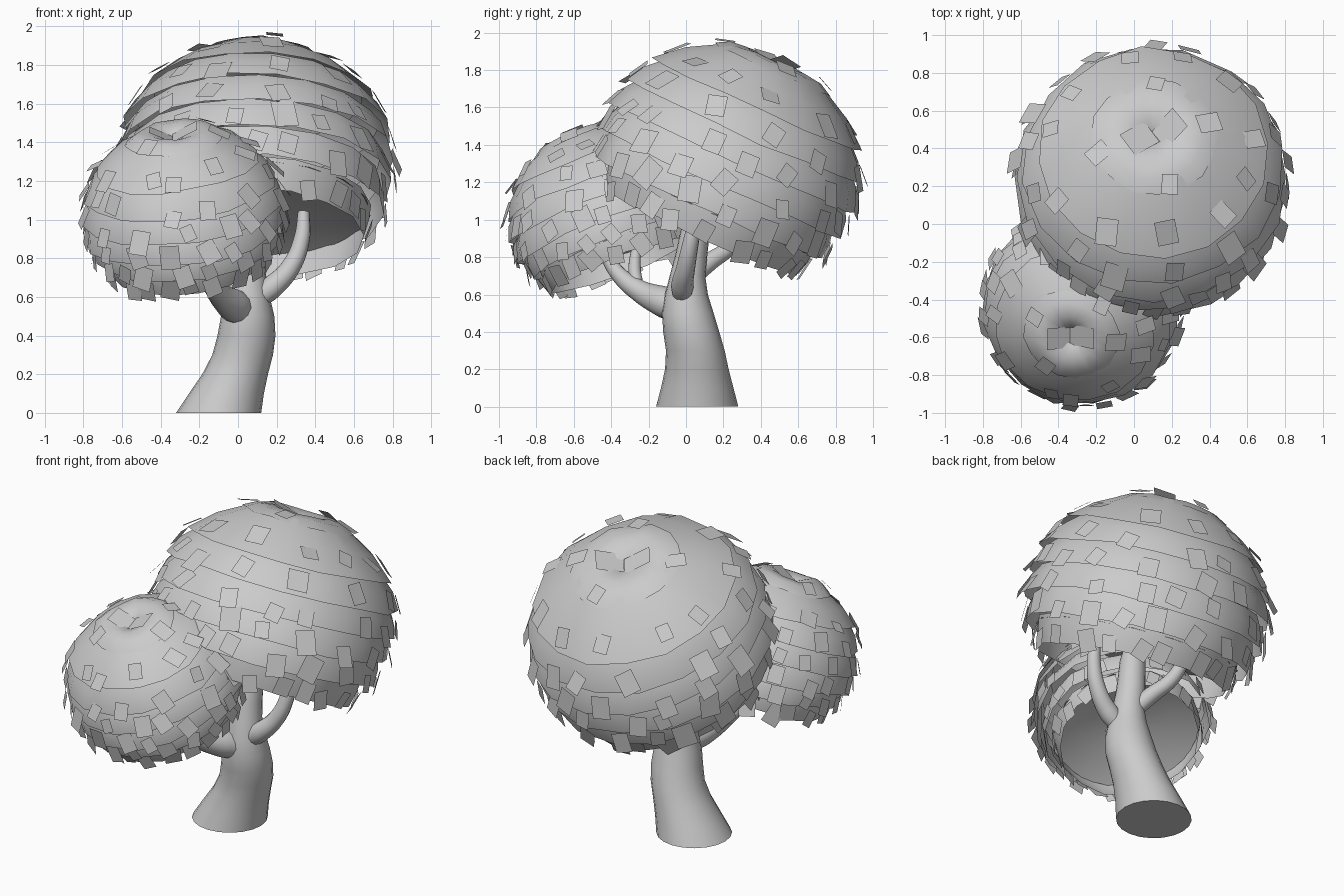
import bpy, bmesh, math, random
from mathutils import Vector, Matrix

random.seed(7)
if "Cube" in bpy.data.objects:
    bpy.data.objects.remove(bpy.data.objects["Cube"])

grey = bpy.data.materials.new("plain_grey")
grey.use_nodes = True
COLOUR = (0.6, 0.6, 0.6, 1)
grey.diffuse_color = COLOUR
grey.node_tree.nodes["Principled BSDF"].inputs["Base Color"].default_value = COLOUR


def finish(name, bm, matrix=None, smooth=True):
    mesh = bpy.data.meshes.new(name)
    bm.to_mesh(mesh)
    bm.free()
    mesh.materials.append(grey)
    obj = bpy.data.objects.new(name, mesh)
    bpy.context.scene.collection.objects.link(obj)
    if matrix:
        obj.matrix_world = matrix
    for p in mesh.polygons:
        p.use_smooth = smooth and len(p.vertices) < 5


def skin(bm, rings):
    for a, b in zip(rings, rings[1:]):
        n = len(a)
        for i in range(n):
            j = (i + 1) % n
            bm.faces.new((a[i], a[j], b[j], b[i]))


# Trunk: level rings along a leaning line
def trunk(name, stations, sides=20):
    bm = bmesh.new()
    rings = []
    for x, y, z, r in stations:
        rings.append([bm.verts.new((x + r * math.cos(i * math.tau / sides),
                                    y + r * math.sin(i * math.tau / sides), z))
                      for i in range(sides)])
    skin(bm, rings)
    bm.faces.new(rings[0][::-1])
    bm.faces.new(rings[-1])
    finish(name, bm)


# Branch: tapered round tube on a smooth path
def branch(name, points):
    curve = bpy.data.curves.new(name, "CURVE")
    curve.dimensions = "3D"
    curve.bevel_depth = 1
    curve.bevel_resolution = 4
    curve.resolution_u = 6
    curve.use_fill_caps = True
    spline = curve.splines.new("BEZIER")
    spline.bezier_points.add(len(points) - 1)
    for bp, (x, y, z, r) in zip(spline.bezier_points, points):
        bp.co = (x, y, z)
        bp.radius = r
        bp.handle_left_type = bp.handle_right_type = "AUTO"
    curve.materials.append(grey)
    obj = bpy.data.objects.new(name, curve)
    bpy.context.scene.collection.objects.link(obj)
    bpy.ops.object.select_all(action="DESELECT")
    obj.select_set(True)
    bpy.context.view_layer.objects.active = obj
    bpy.ops.object.convert(target="MESH")
    bpy.ops.object.shade_smooth_by_angle(angle=1.0)


# One square leaf lying near the skirt at an angle and slope position
def add_leaf(bm, upper, lower, t, angle, size):
    (r0, h0), (r1, h1) = upper, lower
    out = Vector((math.cos(angle), math.sin(angle), 0))
    side = Vector((-math.sin(angle), math.cos(angle), 0))
    down = (out * (r1 - r0) + Vector((0, 0, h1 - h0))).normalized()
    normal = side.cross(down).normalized()
    if normal.dot(out) + normal.z < 0:
        normal = -normal
    centre = out * (r0 + (r1 - r0) * t) + Vector((0, 0, h0 + (h1 - h0) * t))
    centre += normal * 0.015
    turn = Matrix.Rotation(random.uniform(-0.35, 0.35), 3, normal)
    lift = Matrix.Rotation(random.uniform(-0.3, 0.05), 3, side)
    u, v = lift @ turn @ side * size * 0.45, lift @ turn @ down * size * 0.55
    bm.faces.new([bm.verts.new(centre + u * a + v * b)
                  for a, b in ((-1, -1), (1, -1), (1, 1), (-1, 1))])


# Canopy: dimpled cap above flaring skirts, strewn with leaves, closed by a ceiling
def canopy(name, centre, axis, edges, leaf, step, sides=16):
    up = Vector(axis).normalized()
    matrix = Matrix.Translation(centre) @ up.to_track_quat("Z", "Y").to_matrix().to_4x4()
    leaves = bmesh.new()
    r, h = edges[0]
    cap = [(0.01, h - 0.04), (r * 0.2, h + 0.02), (r * 0.5, h + 0.05),
           (r * 0.78, h + 0.04), (r, h)]
    layers = [cap]
    for (r0, h0), (r1, h1) in zip(edges, edges[1:]):
        start = (r0 - step, h0 + step * 0.4)
        mid = (start[0] * 0.45 + r1 * 0.55 + 0.01, start[1] * 0.5 + h1 * 0.5 + 0.008)
        layers.append([start, mid, (r1, h1)])
    # lower edge of the fourth skirt carries the underside
    r, h = edges[-2]
    ceiling = [(r - step, h), (r * 0.6, h + step), (0.01, h + step * 1.5)]
    for k, profile in enumerate(layers + [ceiling]):
        bm = bmesh.new()
        phase = random.random()
        wobble = [random.uniform(-0.01, 0.01) for _ in range(sides)]
        rings = []
        for row, (r, h) in enumerate(profile):
            w = row / (len(profile) - 1) if k < len(layers) else 0
            rings.append([bm.verts.new(((r + w * wobble[i]) * math.cos((i + phase) * math.tau / sides),
                                        (r + w * wobble[i]) * math.sin((i + phase) * math.tau / sides),
                                        h + w * wobble[i - 3])) for i in range(sides)])
        skin(bm, rings[::-1])
        if k == len(layers):
            finish(f"{name}_underside", bm, matrix)
            break
        finish(f"{name}_layer_{k + 1}", bm, matrix)
        # more leaves toward the lower rim
        count = 4 if k == 0 else 9 + 2 * k
        for i in range(count):
            angle = (i + random.uniform(-0.3, 0.3)) * math.tau / count
            add_leaf(leaves, profile[-2], profile[-1], random.uniform(0.2, 0.9),
                     angle, leaf * random.uniform(0.75, 1.15))
    # two leaves by the dimple
    for angle in (0.4, 3.6):
        add_leaf(leaves, cap[1], cap[2], 0.2, angle, leaf * 1.3)
    finish(f"{name}_leaves", leaves, matrix, smooth=False)


trunk("trunk", [(-0.1, 0.06, 0, 0.22), (-0.06, 0.06, 0.1, 0.194), (-0.015, 0.058, 0.2, 0.17),
                (0.024, 0.05, 0.3, 0.157), (0.044, 0.028, 0.4, 0.15), (0.05, 0.01, 0.5, 0.138),
                (0.05, 0.002, 0.6, 0.115), (0.05, 0.008, 0.7, 0.095), (0.05, 0.03, 0.82, 0.085),
                (0.06, 0.06, 1.0, 0.075), (0.07, 0.1, 1.1, 0.06)])

branch("left_branch", [(0.06, -0.01, 0.56, 0.05), (0.17, -0.02, 0.645, 0.06),
                       (0.27, 0.0, 0.75, 0.05), (0.33, 0.03, 0.9, 0.042),
                       (0.34, 0.06, 1.04, 0.03)])
branch("front_branch", [(0.04, 0.0, 0.52, 0.085), (-0.03, -0.12, 0.56, 0.085),
                        (-0.1, -0.25, 0.62, 0.06), (-0.16, -0.37, 0.72, 0.042),
                        (-0.2, -0.45, 0.86, 0.03)])
branch("front_twig", [(-0.11, -0.26, 0.64, 0.035), (-0.15, -0.275, 0.74, 0.034),
                      (-0.18, -0.26, 0.88, 0.025)])
branch("back_branch", [(0.04, 0.02, 0.68, 0.05), (-0.02, 0.12, 0.77, 0.05),
                       (-0.09, 0.24, 0.86, 0.042), (-0.13, 0.32, 1.0, 0.035)])

canopy("large_canopy", (0.09, 0.215, 1.26), (0.03, 0.41, 0.91),
       [(0.34, 0.6), (0.61, 0.39), (0.69, 0.23), (0.72, 0.08), (0.715, -0.07),
        (0.67, -0.22), (0.57, -0.36)], 0.12, 0.065)
canopy("small_canopy", (-0.28, -0.44, 1.03), (-0.12, -0.35, 0.92),
       [(0.25, 0.41), (0.43, 0.28), (0.5, 0.15), (0.525, 0.03), (0.52, -0.09),
        (0.48, -0.19), (0.41, -0.29)], 0.1, 0.05)
